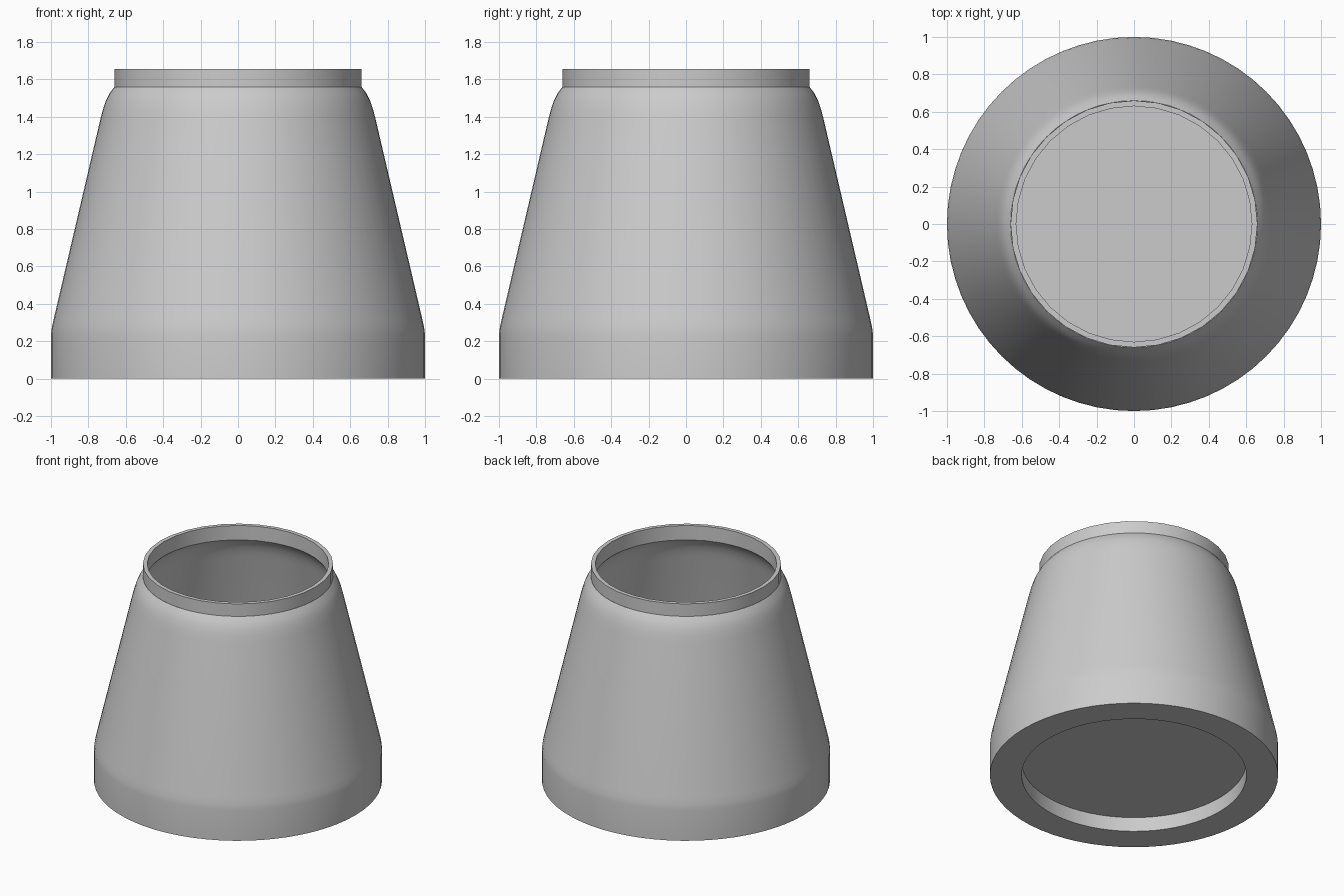
import bpy
import bmesh
from math import cos, sin, tau, radians

cube = bpy.data.objects.get("Cube")
if cube:
    bpy.data.objects.remove(cube)

# Single grey finish
grey = bpy.data.materials.new("plain grey")
grey.use_nodes = True
colour = (0.6, 0.6, 0.6, 1)
grey.diffuse_color = colour
grey.node_tree.nodes["Principled BSDF"].inputs["Base Color"].default_value = colour


def lathe(name, profile, sides, closed):
    """Revolve (radius, height) points around z; radius 0 becomes a pole."""
    bm = bmesh.new()
    rings = []
    for r, z in profile:
        if r == 0:
            rings.append([bm.verts.new((0, 0, z))] * sides)
        else:
            rings.append([bm.verts.new((r * cos(tau * i / sides), r * sin(tau * i / sides), z))
                          for i in range(sides)])
    pairs = list(zip(rings, rings[1:]))
    if closed:
        pairs.append((rings[-1], rings[0]))
    for a, b in pairs:
        for i in range(sides):
            j = (i + 1) % sides
            corners = dict.fromkeys((a[i], a[j], b[j], b[i]))
            bm.faces.new(list(corners))
    bmesh.ops.recalc_face_normals(bm, faces=bm.faces)
    mesh = bpy.data.meshes.new(name)
    bm.to_mesh(mesh)
    bm.free()
    mesh.materials.append(grey)
    obj = bpy.data.objects.new(name, mesh)
    bpy.context.collection.objects.link(obj)
    bpy.ops.object.select_all(action='DESELECT')
    obj.select_set(True)
    bpy.context.view_layer.objects.active = obj
    bpy.ops.object.shade_smooth_by_angle(angle=radians(30))
    return obj


# Outer wall from the base up to the rounded shoulder
outer = [(1, 0), (1, 0.235), (0.995, 0.275), (0.985, 0.32), (0.735, 1.39),
         (0.722, 1.44), (0.707, 1.485), (0.687, 1.525), (0.66, 1.56)]
wall = 0.03
inner = [(r - wall, z - wall / 2) for r, z in reversed(outer[1:])]

# Hollow body with a raised inner floor and a recess underneath
body = ([(0, 0.11), (0.78, 0.11), (0.78, 0)] + outer + inner
        + [(1 - wall, 0.14), (0, 0.14)])
lathe("body", body, 64, False)

# Upright collar around the mouth
lathe("rim", [(0.66, 1.545), (0.66, 1.655), (0.63, 1.655), (0.63, 1.545)], 32, True)
